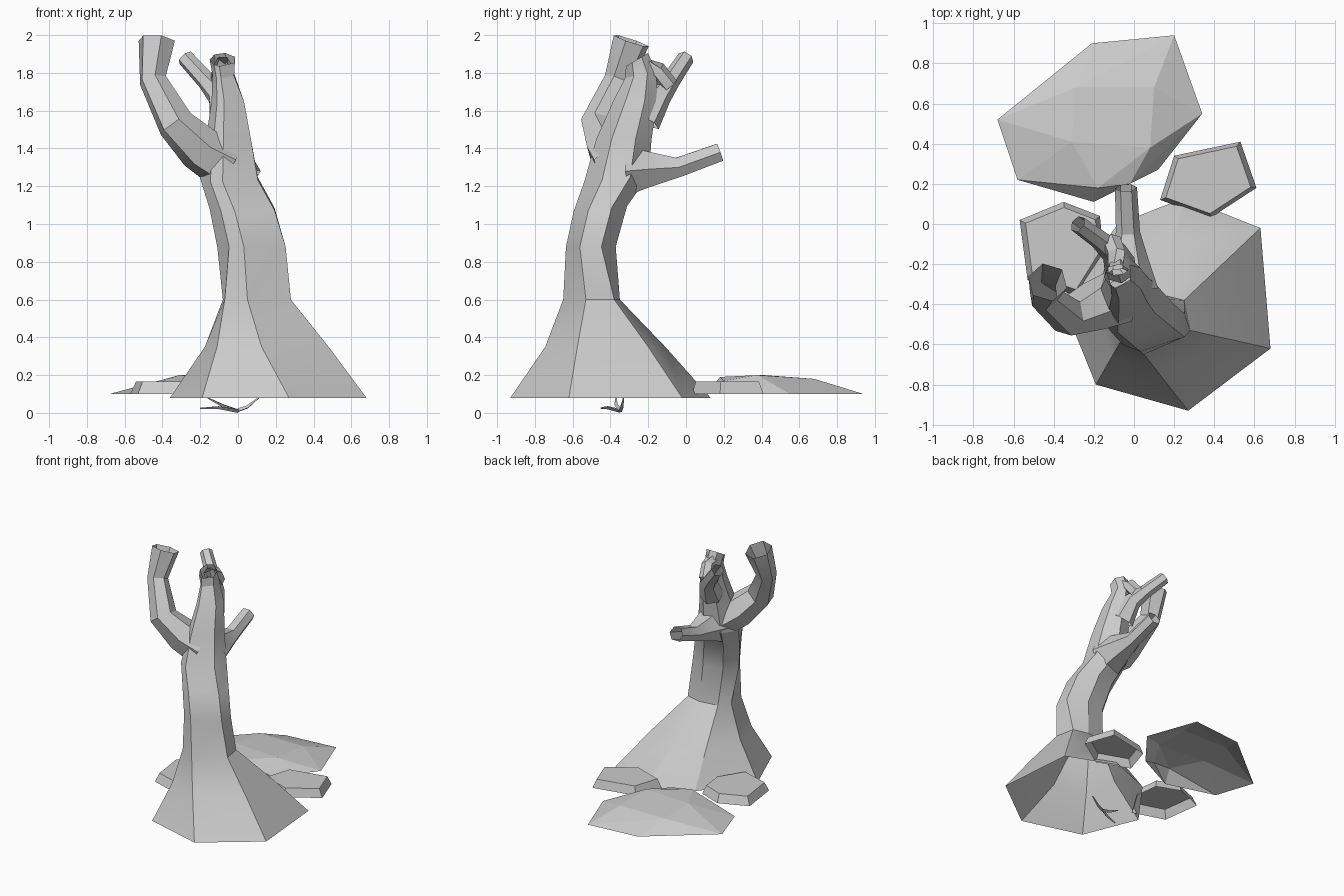
import bpy, bmesh, math
from mathutils import Vector

if "Cube" in bpy.data.objects:
    bpy.data.objects.remove(bpy.data.objects["Cube"])

GREY = (0.6, 0.6, 0.6, 1)
mat = bpy.data.materials.new("plain grey")
mat.use_nodes = True
mat.diffuse_color = GREY
mat.node_tree.nodes["Principled BSDF"].inputs["Base Color"].default_value = GREY


def finish(bm, name, smooth=28):
    bmesh.ops.recalc_face_normals(bm, faces=bm.faces)
    mesh = bpy.data.meshes.new(name)
    bm.to_mesh(mesh)
    bm.free()
    mesh.materials.append(mat)
    ob = bpy.data.objects.new(name, mesh)
    bpy.context.collection.objects.link(ob)
    if smooth:
        bpy.ops.object.select_all(action='DESELECT')
        ob.select_set(True)
        bpy.context.view_layer.objects.active = ob
        bpy.ops.object.shade_smooth_by_angle(angle=math.radians(smooth))
    return ob


def loft(name, rings):
    """Skin a stack of rings, both ends open."""
    bm = bmesh.new()
    loops = [[bm.verts.new(p) for p in ring] for ring in rings]
    n = len(loops[0])
    for low, high in zip(loops, loops[1:]):
        for i in range(n):
            j = (i + 1) % n
            bm.faces.new((low[i], low[j], high[j], high[i]))
    return finish(bm, name)


def branch(name, path, radii, sides=6):
    """Tapered tube whose rings follow the bends of the path."""
    pts = [Vector(p) for p in path]
    rings = []
    for i, p in enumerate(pts):
        t = (pts[min(i + 1, len(pts) - 1)] - pts[max(i - 1, 0)]).normalized()
        u = t.cross(Vector((0.3, 1, 0))).normalized() if abs(t.y) < 0.8 else t.cross(Vector((0, 0, 1))).normalized()
        v = t.cross(u)
        angles = [math.tau * k / sides for k in range(sides)]
        rings.append([p + radii[i] * (u * math.cos(a) + v * math.sin(a)) for a in angles])
    return loft(name, rings)


def stone(name, outline, crown, z0=0.1):
    """Faceted shell over an outline, open underneath."""
    bm = bmesh.new()
    for x, y in outline:
        bm.verts.new((x, y, z0))
    for p in crown:
        bm.verts.new(p)
    bmesh.ops.convex_hull(bm, input=bm.verts)
    bmesh.ops.dissolve_limit(bm, angle_limit=0.02, verts=bm.verts, edges=bm.edges)
    bm.normal_update()
    under = [f for f in bm.faces if f.normal.z < -0.9]
    bmesh.ops.delete(bm, geom=under, context='FACES')
    return finish(bm, name, 0)


# Trunk: flared seven-sided foot, then leaning ellipses
foot = [(0.27, -0.93), (0.68, -0.62), (0.63, -0.02), (0.25, 0.13), (-0.08, 0), (-0.36, -0.38), (-0.19, -0.8)]
waist = [(0.05, -0.65), (0.28, -0.53), (0.25, -0.38), (0.13, -0.35), (-0.02, -0.37), (-0.08, -0.45), (-0.07, -0.59)]
mid = []
for i, (a, b) in enumerate(zip(foot, waist)):
    t = 0.66 if i in (0, 5, 6) else 0.5
    mid.append((a[0] + (b[0] - a[0]) * t, a[1] + (b[1] - a[1]) * t, 0.35))
rings = [[(x, y, 0.08) for x, y in foot], mid, [(x, y, 0.6) for x, y in waist]]
turns = [math.radians(a) for a in (-105, -25, 25, 80, 130, 180, 228)]
for x, y, z, rx, ry, tilt in [
        (0.08, -0.505, 0.88, 0.19, 0.135, 0), (0.03, -0.455, 1.08, 0.18, 0.145, 0.1),
        (-0.04, -0.37, 1.24, 0.16, 0.175, 0.1), (-0.045, -0.33, 1.45, 0.125, 0.15, 0),
        (-0.05, -0.27, 1.65, 0.09, 0.12, 0), (-0.075, -0.24, 1.79, 0.06, 0.085, 0.2),
        (-0.08, -0.26, 1.87, 0.07, 0.06, 0.6)]:
    rings.append([(x + rx * math.cos(a), y + ry * math.sin(a), z + tilt * ry * math.sin(a)) for a in turns])
loft("trunk", rings)

# Branches
branch("large_branch", [(-0.07, -0.36, 1.32), (-0.2, -0.41, 1.4), (-0.33, -0.46, 1.53),
                        (-0.45, -0.36, 1.76), (-0.43, -0.29, 1.97)], [0.14, 0.125, 0.1, 0.075, 0.1])
branch("back_branch", [(-0.03, -0.32, 1.28), (-0.03, -0.2, 1.29), (-0.03, -0.04, 1.3), (-0.04, 0.18, 1.38)],
       [0.15, 0.11, 0.06, 0.055])
branch("thin_branch", [(-0.07, -0.22, 1.55), (-0.1, -0.14, 1.68), (-0.17, -0.08, 1.76), (-0.28, 0, 1.88)],
       [0.09, 0.065, 0.05, 0.045])
branch("crown_knot", [(-0.08, -0.24, 1.84), (-0.09, -0.15, 1.81), (-0.11, -0.09, 1.73)], [0.05, 0.05, 0.05])

# Stones on the ground
stone("large_stone",
      [(-0.68, 0.52), (-0.47, 0.64), (-0.21, 0.9), (0.2, 0.94), (0.34, 0.55), (0.12, 0.27), (-0.2, 0.11), (-0.58, 0.22)],
      [(-0.29, 0.68, 0.18), (0.1, 0.68, 0.18), (0.08, 0.38, 0.2), (-0.02, 0.2, 0.17),
       (-0.18, 0.18, 0.19), (-0.31, 0.41, 0.2)])


def slab(name, outline, height, inset):
    cx = sum(p[0] for p in outline) / len(outline)
    cy = sum(p[1] for p in outline) / len(outline)
    top = [(cx + (x - cx) * inset, cy + (y - cy) * inset, height) for x, y in outline]
    stone(name, outline, top)


slab("left_stone", [(0.13, 0.12), (0.2, 0.34), (0.53, 0.41), (0.61, 0.18), (0.38, 0.03)], 0.165, 0.88)
slab("right_stone", [(-0.57, 0.02), (-0.35, 0.11), (-0.17, 0.04), (-0.15, -0.15), (-0.28, -0.36), (-0.53, -0.28)],
     0.165, 0.87)

# Small root sprigs beneath the foot
for i, path in enumerate([
        [(0, -0.35, 0.012), (0.05, -0.34, 0.03), (0.11, -0.33, 0.08)],
        [(0, -0.35, 0.012), (-0.08, -0.37, 0.04), (-0.16, -0.37, 0.08)],
        [(0, -0.35, 0.012), (-0.1, -0.42, 0.03), (-0.2, -0.45, 0.025)]]):
    branch("root_sprig_%d" % (i + 1), path, [0.012, 0.01, 0.004], 3)
